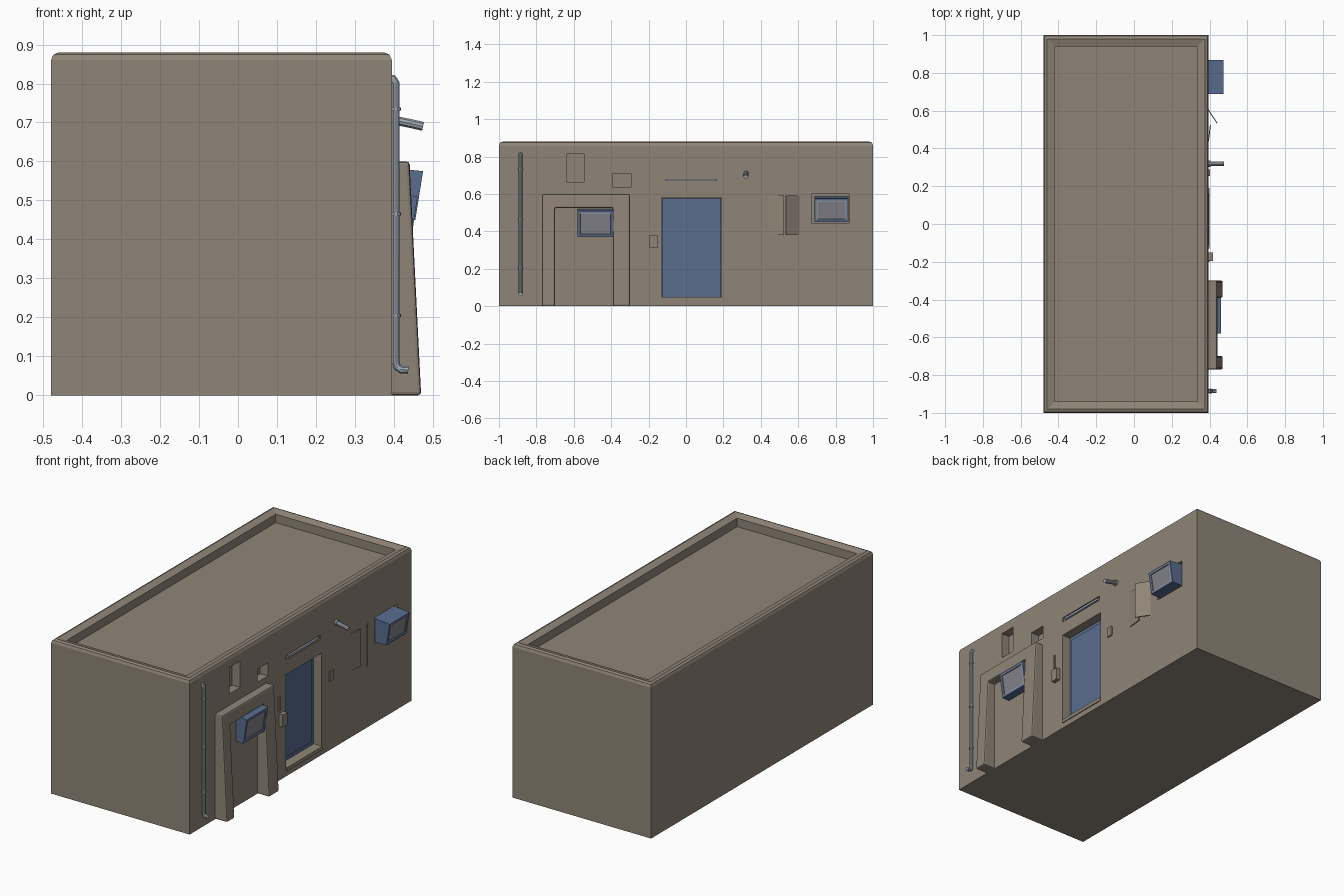
import bpy, bmesh
from mathutils import Vector

if "Cube" in bpy.data.objects:
    bpy.data.objects.remove(bpy.data.objects["Cube"])


def material(name, rgb):
    m = bpy.data.materials.new(name)
    m.use_nodes = True
    m.diffuse_color = (*rgb, 1)
    m.node_tree.nodes["Principled BSDF"].inputs["Base Color"].default_value = (*rgb, 1)
    return m


STONE = material("tan stone", (0.28, 0.235, 0.185))
BLUE = material("slate blue", (0.10, 0.15, 0.27))
METAL = material("pale metal", (0.36, 0.41, 0.45))
GLASS = material("grey screen", (0.23, 0.23, 0.26))
WALL = 0.395


def finish(name, bm, *mats):
    bmesh.ops.recalc_face_normals(bm, faces=bm.faces)
    me = bpy.data.meshes.new(name)
    bm.to_mesh(me)
    bm.free()
    for m in mats:
        me.materials.append(m)
    ob = bpy.data.objects.new(name, me)
    bpy.context.collection.objects.link(ob)
    return ob


def activate(ob):
    bpy.ops.object.select_all(action='DESELECT')
    ob.select_set(True)
    bpy.context.view_layer.objects.active = ob


def loft(bm, rings):
    """Skin a stack of equal-length rings and cap both ends."""
    vs = [[bm.verts.new(p) for p in r] for r in rings]
    n = len(vs[0])
    for a, b in zip(vs, vs[1:]):
        for i in range(n):
            bm.faces.new((a[i], a[(i + 1) % n], b[(i + 1) % n], b[i]))
    return bm.faces.new(vs[0]), bm.faces.new(vs[-1])


def box(name, mat, x, y, z):
    bm = bmesh.new()
    loft(bm, [[(x[0], y[0], h), (x[1], y[0], h), (x[1], y[1], h), (x[0], y[1], h)] for h in z])
    return finish(name, bm, mat)


def tube(name, points, radius):
    cu = bpy.data.curves.new(name, 'CURVE')
    cu.dimensions = '3D'
    cu.bevel_depth = radius
    cu.bevel_resolution = 3
    cu.use_fill_caps = True
    sp = cu.splines.new('POLY')
    sp.points.add(len(points) - 1)
    for p, co in zip(sp.points, points):
        p.co = (*co, 1)
    ob = bpy.data.objects.new(name, cu)
    bpy.context.collection.objects.link(ob)
    cu.materials.append(METAL)
    activate(ob)
    bpy.ops.object.convert(target='MESH')
    bpy.ops.object.shade_smooth_by_angle()
    return ob


# Building shell with rounded parapet and sunken roof
bm = bmesh.new()
rings = []
for inset, z in [(0, 0), (0, .86), (.006, .874), (.02, .88), (.06, .868), (.06, .82)]:
    x0, x1, y = -.48 + inset, WALL - inset, 1 - inset
    rings.append([(x0, -y, z), (x1, -y, z), (x1, y, z), (x0, y, z)])
loft(bm, rings)
shell = finish("building_shell", bm, STONE)

# Recesses in the wall: (depth, y range, z range)
recesses = [
    (.065, (-.13, .19), (.03, .58)),    # doorway
    (.05, (-.64, -.545), (.665, .815)),   # tall niche
    (.05, (-.39, -.295), (.635, .71)),    # small niche
    (.03, (.67, .875), (.445, .60)),      # screen bay
    (.008, (-.13, .18), (.662, .688)),    # light slot
]
for depth, ys, zs in recesses:
    cutter = box("recess_cutter", STONE, (WALL - depth, .5), ys, zs)
    cutter.hide_render = True
    mod = shell.modifiers.new("recess", 'BOOLEAN')
    mod.operation = 'DIFFERENCE'
    mod.solver = 'EXACT'
    mod.object = cutter
    activate(shell)
    bpy.ops.object.modifier_apply(modifier=mod.name)
    bpy.data.objects.remove(cutter)

# Door with raised panel and threshold
box("door_frame", BLUE, (.32, .345), (-.128, .188), (.045, .578))
box("door_panel", BLUE, (.34, .352), (-.105, .165), (.075, .555))
box("door_threshold", STONE, (.33, .40), (-.13, .19), (.03, .05))
box("light_strip", METAL, (.38, .397), (-.11, .165), (.669, .681))

# Sloping portal around the blind doorway
outline = [(-.77, 0), (-.77, .60), (-.30, .60), (-.30, 0),
           (-.39, 0), (-.39, .525), (-.70, .525), (-.70, 0)]
bm = bmesh.new()
loft(bm, [[(WALL - .01, y, z) for y, z in outline],
          [(.47 - .05 * z, y, z) for y, z in outline]])
portal = finish("portal_surround", bm, STONE)
bev = portal.modifiers.new("soft_edges", 'BEVEL')
bev.width = .008
bev.segments = 2


# Tilted display boxes with an inset screen
def display(name, ys, back, low, high):
    profile = [(back, low[1]), low, high, (back, high[1] + .012)]
    bm = bmesh.new()
    loft(bm, [[(x, y, z) for x, z in profile] for y in ys])
    bmesh.ops.recalc_face_normals(bm, faces=bm.faces)
    front = max(bm.faces, key=lambda f: f.calc_center_median().x)
    bmesh.ops.inset_region(bm, faces=[front], thickness=.014)
    rim = bmesh.ops.inset_region(bm, faces=[front], thickness=.006)["faces"]
    for f in rim:
        f.material_index = 1
    bmesh.ops.inset_region(bm, faces=[front], thickness=.002, depth=-.005)
    front.material_index = 2
    return finish(name, bm, BLUE, METAL, GLASS)


display("portal_display", (-.58, -.388), .38, (.44, .37), (.461, .51))
display("wall_display", (.688, .868), .36, (.455, .45), (.475, .575))

# Drain pipe with clamps
PY = -.885
tube("drain_pipe", [(.385, PY, .815), (.398, PY, .812), (.405, PY, .80), (.405, PY, .085),
                    (.409, PY, .072), (.418, PY, .066), (.437, PY, .065)], .0105)
for z in (.205, .465, .735):
    tube("pipe_clamp", [(.405, PY, z - .004), (.405, PY, z + .004)], .0135)

# Roof spout
tube("water_spout", [(.38, .32, .71), (.44, .32, .698), (.475, .32, .69)], .012)
tube("spout_collar", [(WALL - .005, .32, .707), (.405, .32, .705)], .017)

# Control boxes beside the door
box("control_box", STONE, (.385, .418), (-.195, -.152), (.31, .38))
box("control_cap", STONE, (.385, .40), (-.202, -.19), (.40, .48))
box("door_button", STONE, (.385, .403), (.255, .288), (.395, .45))


# Hinged hatch leaves
def leaf(name, a, b, zs):
    a, b = Vector(a), Vector(b)
    d = (b - a).normalized()
    off = Vector((d.y, -d.x)) * .005
    bm = bmesh.new()
    loft(bm, [[(*p, z) for p in (a, b, b + off, a + off)] for z in zs])
    return finish(name, bm, STONE)


leaf("open_hatch", (.392, .612), (.442, .535), (.38, .592))
leaf("ajar_hatch", (.392, .44), (.402, .525), (.38, .592))
